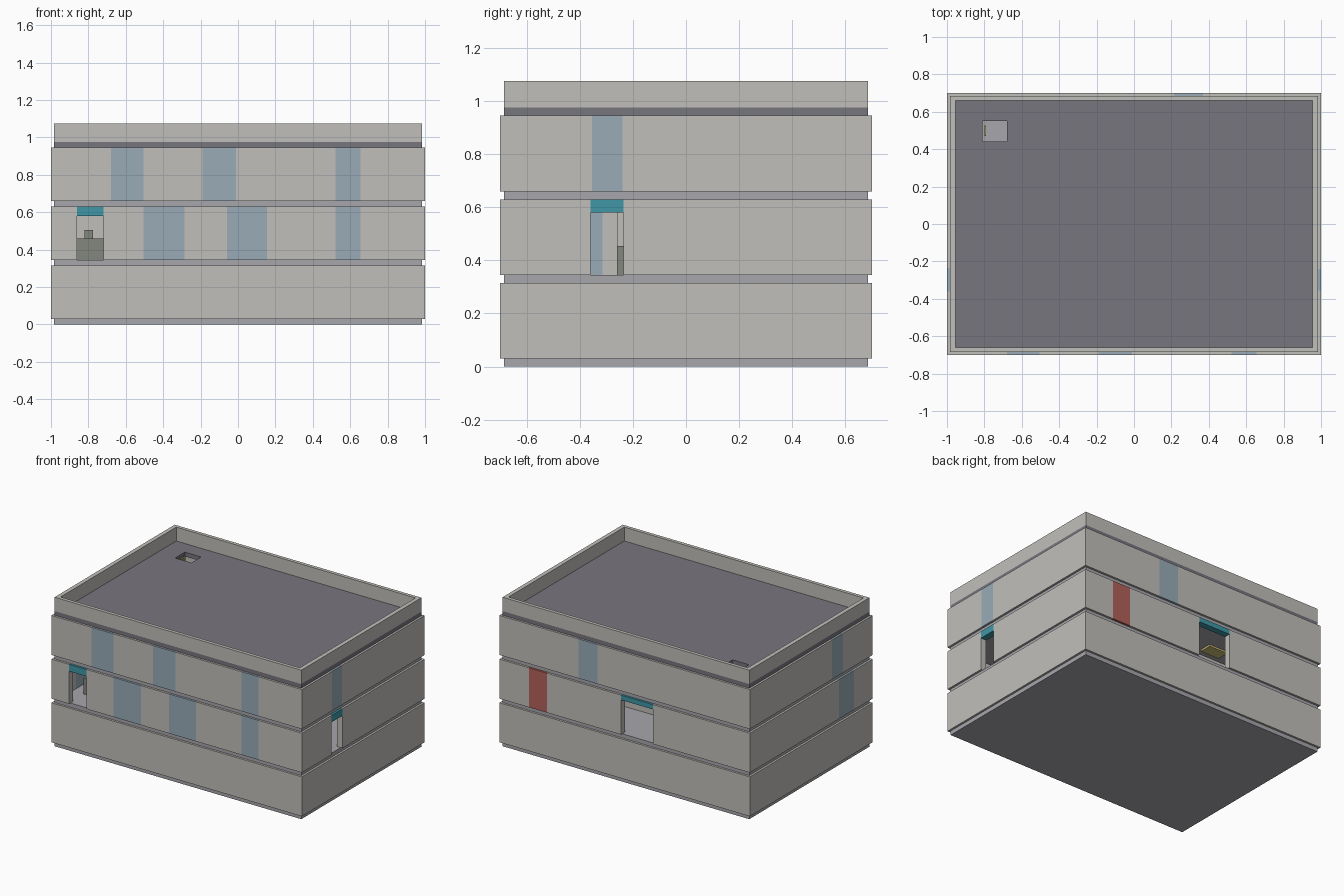
import bpy, bmesh

if "Cube" in bpy.data.objects:
    bpy.data.objects.remove(bpy.data.objects["Cube"])


def material(name, rgb):
    m = bpy.data.materials.new(name)
    m.diffuse_color = (*rgb, 1)
    m.use_nodes = True
    m.node_tree.nodes["Principled BSDF"].inputs["Base Color"].default_value = m.diffuse_color
    return m


WALL = material("concrete", (0.53, 0.52, 0.49))
SLAB = material("slab_grey", (0.39, 0.38, 0.41))
ROOF = material("roof_dark", (0.19, 0.18, 0.21))
GLASS = material("glass_blue", (0.32, 0.41, 0.47))
TEAL = material("teal", (0.05, 0.31, 0.38))
RED = material("red", (0.45, 0.12, 0.10))
YELLOW = material("yellow", (0.62, 0.52, 0.18))
GREY = material("furniture_grey", (0.23, 0.24, 0.21))


def finish(name, bm, mat):
    bmesh.ops.recalc_face_normals(bm, faces=bm.faces)
    me = bpy.data.meshes.new(name)
    bm.to_mesh(me)
    bm.free()
    me.materials.append(mat)
    ob = bpy.data.objects.new(name, me)
    bpy.context.collection.objects.link(ob)
    return ob


def box(name, x, y, z, mat):
    bm = bmesh.new()
    bmesh.ops.create_cube(bm, size=1)
    for v in bm.verts:
        v.co = [r[0] if c < 0 else r[1] for r, c in zip((x, y, z), v.co)]
    return finish(name, bm, mat)


def ring(name, outer, inner, z, mat):
    """Flat rectangular frame; rectangles are (x0, x1, y0, y1)."""
    bm = bmesh.new()
    loops = []
    for r, h in ((outer, z[0]), (outer, z[1]), (inner, z[1]), (inner, z[0])):
        pts = ((r[0], r[2]), (r[1], r[2]), (r[1], r[3]), (r[0], r[3]))
        loops.append([bm.verts.new((px, py, h)) for px, py in pts])
    for k in range(4):
        a, b = loops[k], loops[(k + 1) % 4]
        for i in range(4):
            j = (i + 1) % 4
            bm.faces.new((a[i], a[j], b[j], b[i]))
    return finish(name, bm, mat)


X, Y, T = 1.0, 0.70, 0.045      # outer half sizes and wall thickness
SX, SY = 0.985, 0.685           # slab half sizes
H, S = 0.285, 0.03              # storey and slab heights


def wall(name, side, z0, openings=()):
    """Wall split at openings (start, end, kind, clear height)."""
    z1 = z0 + H
    along_x = side in ("front", "back")
    sign = 1 if side in ("back", "right") else -1
    depth = Y if along_x else X
    across = tuple(sorted((sign * depth, sign * (depth - T))))
    end = X if along_x else Y - T

    def piece(n, a, b, za, zb, mat):
        x, y = ((a, b), across) if along_x else (across, (a, b))
        box(f"{name}_{n}", x, y, (za, zb), mat)

    cur = -end
    for a, b, kind, clear in sorted(openings):
        piece("wall", cur, a, z0, z1, WALL)
        if kind == "window":
            piece("window", a, b, z0, z1, GLASS)
        elif kind == "exit":
            piece("exit_door", a, b, z0, z1, RED)
        else:
            piece("door_lintel", a, b, z0 + clear, z1, TEAL)
        cur = b
    piece("wall", cur, end, z0, z1, WALL)


def win(a, b):
    return (a, b, "window", 0)


# openings of each storey
storeys = [
    {},
    {"front": [(-0.86, -0.72, "door", 0.235), win(-0.505, -0.285),
               win(-0.06, 0.155), win(0.52, 0.655)],
     "right": [(-0.36, -0.235, "door", 0.235)],
     "back": [(-0.225, 0.03, "door", 0.25), (0.62, 0.765, "exit", 0)],
     "left": [win(-0.485, -0.315)]},
    {"front": [win(-0.68, -0.505), win(-0.19, -0.01), win(0.52, 0.655)],
     "right": [win(-0.355, -0.24)],
     "back": [win(0.215, 0.37)],
     "left": [win(-0.36, -0.235)]},
]

# floor slabs and outer walls
for i, openings in enumerate(storeys):
    z = i * (H + S)
    box(f"floor_slab_{i}", (-SX, SX), (-SY, SY), (z, z + S), SLAB)
    for side in ("front", "back", "left", "right"):
        wall(f"storey_{i}_{side}", side, z + S, openings.get(side, ()))

# roof slab with hatch, and parapet
ring("roof_slab", (-SX, SX, -SY, SY), (-0.81, -0.68, 0.44, 0.55),
     (0.945, 0.975), ROOF)
ring("parapet", (-SX, SX, -SY, SY), (-0.955, 0.955, -0.66, 0.66),
     (0.975, 1.075), WALL)

# roof ladder below the hatch
for y in (0.47, 0.52):
    box("ladder_rail", (-0.80, -0.79), (y, y + 0.007), (0.66, 0.965), YELLOW)
for k in range(8):
    z = 0.685 + k * 0.037
    box("ladder_rung", (-0.798, -0.792), (0.475, 0.522), (z, z + 0.007), YELLOW)

# interior parts seen through the doors of the middle storey
F = (0.345, 0.63)
box("partition_back", (-0.955, 0.45), (0.31, 0.33), F, WALL)
box("partition_right", (-0.30, 0.45), (-0.26, -0.235), F, WALL)
box("cabinet", (0.45, 0.52), (-0.26, -0.20), (0.345, 0.455), GREY)
box("lobby_counter", (-0.87, -0.66), (-0.52, -0.42), (0.345, 0.46), GREY)
box("counter_screen", (-0.82, -0.775), (-0.48, -0.46), (0.46, 0.505), GREY)
box("ceiling_panel", (-0.40, -0.25), (0.38, 0.47), (0.617, 0.63), YELLOW)
